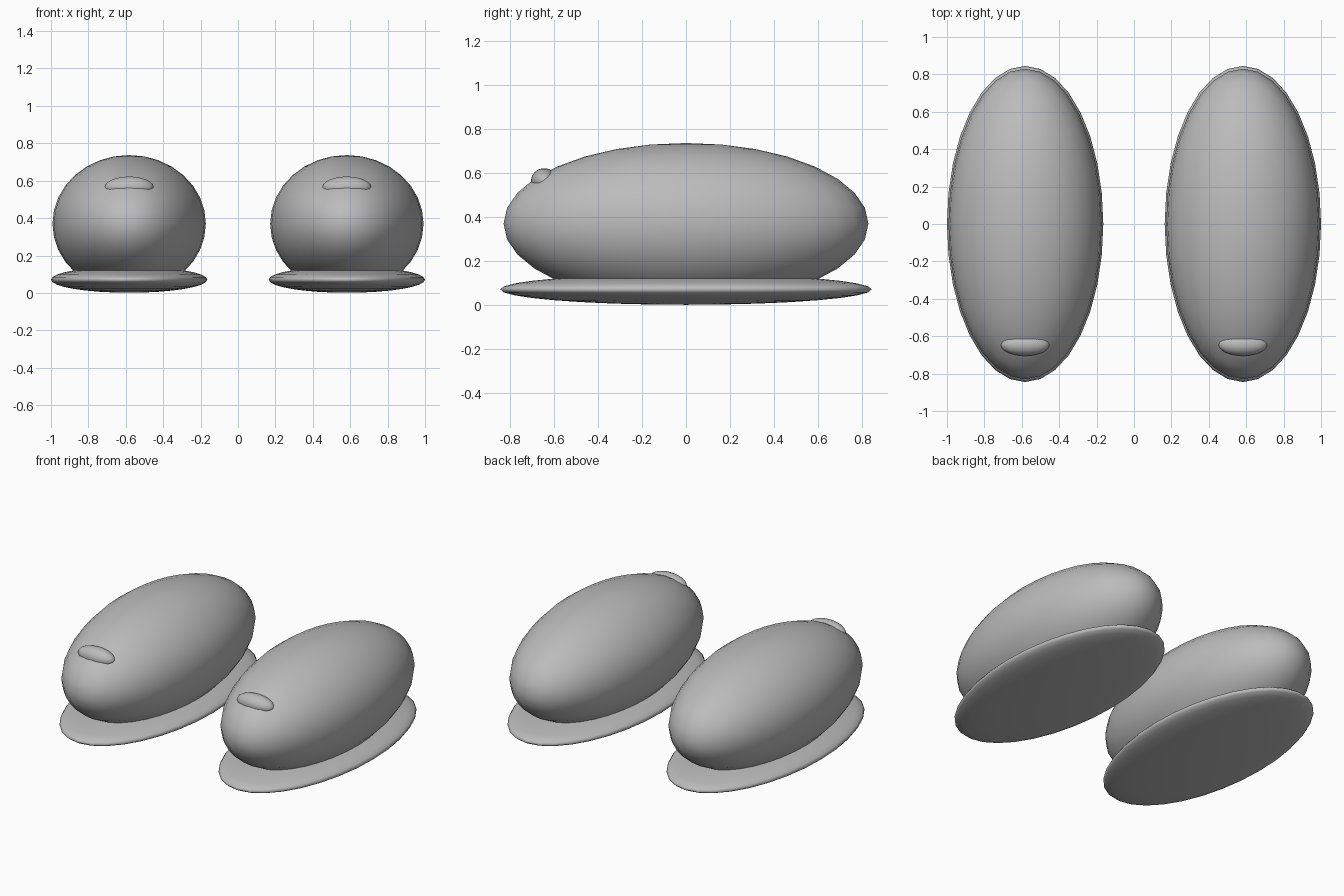
import bpy

# Remove the default cube only
cube = bpy.data.objects.get("Cube")
if cube:
    bpy.data.objects.remove(cube, do_unlink=True)

# Single plain grey
grey = bpy.data.materials.new("plain_grey")
grey.use_nodes = True
grey.diffuse_color = (0.5, 0.5, 0.5, 1)
grey.node_tree.nodes["Principled BSDF"].inputs["Base Color"].default_value = (0.5, 0.5, 0.5, 1)


def ellipsoid(name, centre, radii):
    """Smooth stretched sphere with the given centre and radii."""
    bpy.ops.mesh.primitive_uv_sphere_add(segments=32, ring_count=16, radius=1, location=centre)
    ob = bpy.context.object
    ob.name = name
    ob.scale = radii
    bpy.ops.object.transform_apply(location=False, rotation=False, scale=True)
    bpy.ops.object.shade_smooth()
    ob.data.materials.append(grey)
    return ob


# A matching pair of shoes
for side, x in (("left", 0.582), ("right", -0.582)):
    # Rounded upper
    ellipsoid(side + "_shoe_upper", (x, 0, 0.37), (0.41, 0.83, 0.367))
    # Thin wide sole
    ellipsoid(side + "_shoe_sole", (x, 0, 0.071), (0.418, 0.845, 0.07))
    # Small raised bump over the toe
    ellipsoid(side + "_toe_bump", (x, -0.645, 0.565), (0.13, 0.06, 0.057))
